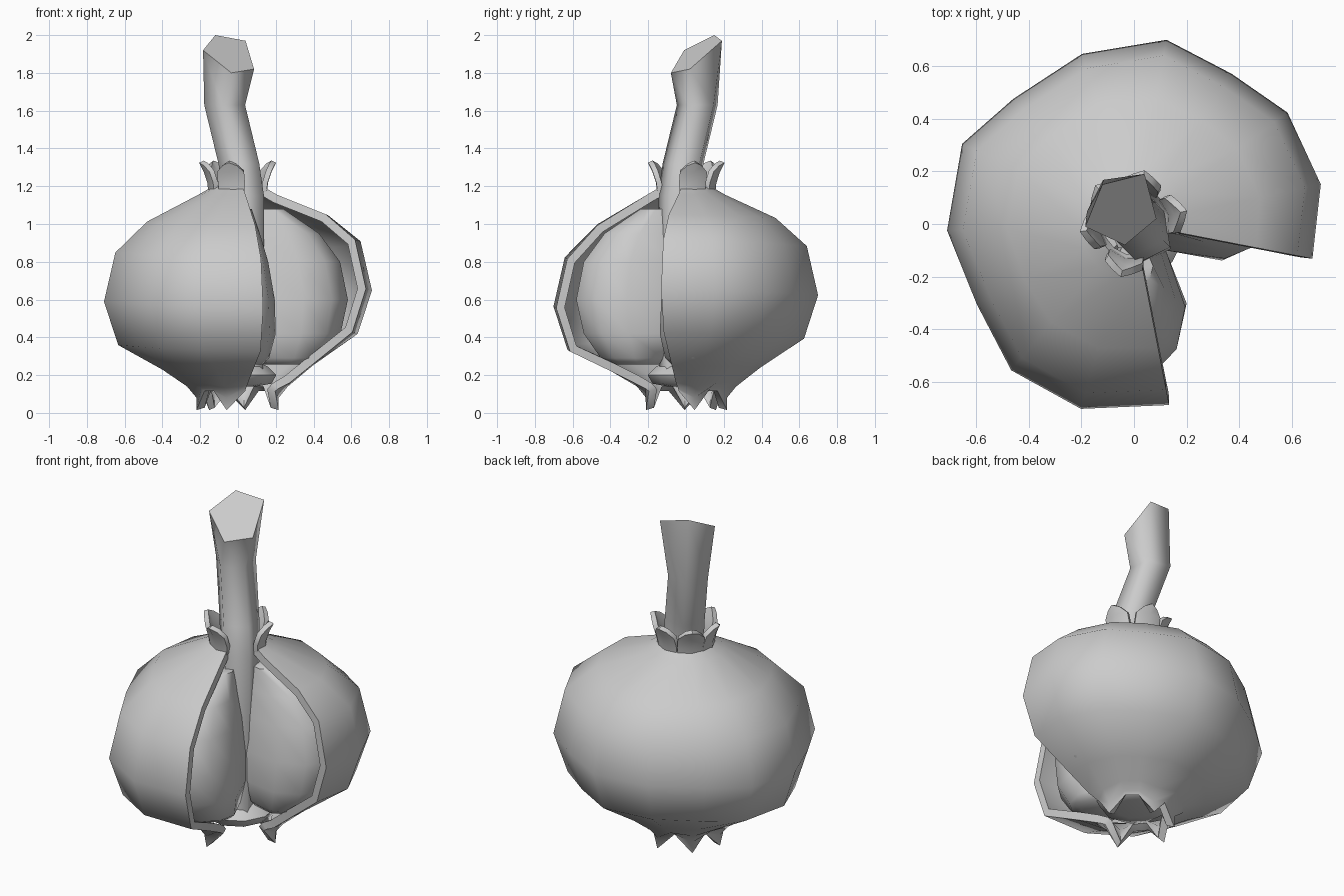
import bpy
from math import sin, cos, radians

if "Cube" in bpy.data.objects:
    bpy.data.objects.remove(bpy.data.objects["Cube"])


def make(name, verts, faces, thickness=0, angle=40, offset=-1):
    me = bpy.data.meshes.new(name)
    me.from_pydata(verts, [], faces)
    ob = bpy.data.objects.new(name, me)
    bpy.context.collection.objects.link(ob)
    bpy.ops.object.select_all(action='DESELECT')
    ob.select_set(True)
    bpy.context.view_layer.objects.active = ob
    bpy.ops.object.mode_set(mode='EDIT')
    bpy.ops.mesh.select_all(action='SELECT')
    bpy.ops.mesh.normals_make_consistent(inside=False)
    bpy.ops.object.mode_set(mode='OBJECT')
    if thickness:
        mod = ob.modifiers.new("thickness", 'SOLIDIFY')
        mod.thickness = thickness
        mod.offset = offset
        bpy.ops.object.modifier_apply(modifier=mod.name)
    bpy.ops.object.shade_smooth_by_angle(angle=radians(angle))
    return ob


def grid_faces(rows, n, closed):
    return [(r * n + c, r * n + (c + 1) % n, (r + 1) * n + (c + 1) % n, (r + 1) * n + c)
            for r in range(rows - 1) for c in range(n if closed else n - 1)]


def loft(name, rings, angle=40):
    n = len(rings[0])
    verts = [p for ring in rings for p in ring]
    faces = grid_faces(len(rings), n, True)
    faces += [tuple(range(n))[::-1], tuple(range(len(verts) - n, len(verts)))]
    return make(name, verts, faces, angle=angle)


def polar(az, r, z, side=0):
    a = radians(az)
    return (r * cos(a) - side * sin(a), r * sin(a) + side * cos(a), z)


# Outer skin: lobed part-revolve, open towards the front right,
# its lower rim drawn down into five points
AZ = [-79, -106, -130, -153, -178, -205, -226, -253, -280, -303, -324, -348, -371]
LOBE = [.70, .73, .725, .67, .71, .72, .66, .675, .71, .68, .72, .725, .69]
PROFILE = [(.14, 1.195), (.21, 1.155), (.48, 1.03), (.645, .88), (.705, .62),
           (.63, .39), (.40, .24)]
TIPS = (1, 4, 6, 8, 11)
TIP_RIM = [(.27, .14), (.22, .08), (.22, .015)]
NOTCH_RIM = [(.28, .16), (.22, .13), (.20, .115)]
columns = []
for c, (az, k) in enumerate(zip(AZ, LOBE)):
    col = []
    for r, z in PROFILE + (TIP_RIM if c in TIPS else NOTCH_RIM):
        blend = min(1, max(0, (r - .28) / .35))
        col.append(polar(az, r * (1 + (k / .705 - 1) * blend),
                         z + blend * (-.065 + .0085 * c)))
    columns.append(col)
verts = [p for row in zip(*columns) for p in row]
make("outer_skin", verts, grid_faces(len(columns[0]), len(AZ), False), .045, 62)

# Curled skin flaps round the neck
FLAP = [(.145, 1.17, .065), (.15, 1.22, .07), (.17, 1.28, .07), (.195, 1.33, .035)]
for i, az in enumerate((-104, -172, 135, 79, 14)):
    v = [polar(az, r - .02 * abs(s), z - (.015 * abs(s) if j == 3 else 0), s * w)
         for j, (r, z, w) in enumerate(FLAP) for s in (-1, 0, 1)]
    make(f"neck_flap_{i + 1}", v, grid_faces(4, 3, False), .028, 50, 0)

# Cloves: segment-shaped lofts (height, inner radius, outer radius, half width)
CLOVE = [(.255, .14, .38, .13), (.29, .12, .45, .17), (.42, .10, .54, .205),
         (.60, .09, .58, .20), (.80, .09, .54, .165), (.95, .09, .43, .12),
         (1.08, .09, .24, .075)]
SECTION = [(0, .6), (.45, 1), (.78, .85), (1, .35)]
SECTION += [(t, -w) for t, w in reversed(SECTION)]
for i, az in enumerate((-91, 12, 75, 140, 204)):
    rings = [[polar(az, a + (b - a) * t, z, w * s) for t, s in SECTION]
             for z, a, b, w in CLOVE]
    loft(f"clove_{i + 1}", rings, 60)

# Stem: five-sided bent stalk with a slanted cut top
STEM = [(.07, -.07, .22, .07), (.05, -.05, .70, .10), (.035, -.035, 1.15, .115),
        (.01, -.01, 1.32, .115), (-.065, .065, 1.63, .115)]
rings = [[(x + r * cos(radians(117 - 72 * k)), y + r * sin(radians(117 - 72 * k)), z)
          for k in range(5)] for x, y, z, r in STEM]
rings.append([(-.12, .15, 2.0), (.04, .19, 1.97), (.085, .02, 1.82),
              (-.035, -.08, 1.80), (-.185, -.01, 1.92)])
stem = loft("stem", rings, 80)
stem.data.polygons[-1].use_smooth = False

# Root plate closing the underside
rings = [[polar(k * 36 - 45, r, z) for k in range(10)]
         for r, z in ((.10, .14), (.18, .155), (.205, .20), (.16, .245), (.08, .28))]
loft("root_plate", rings, 60)
